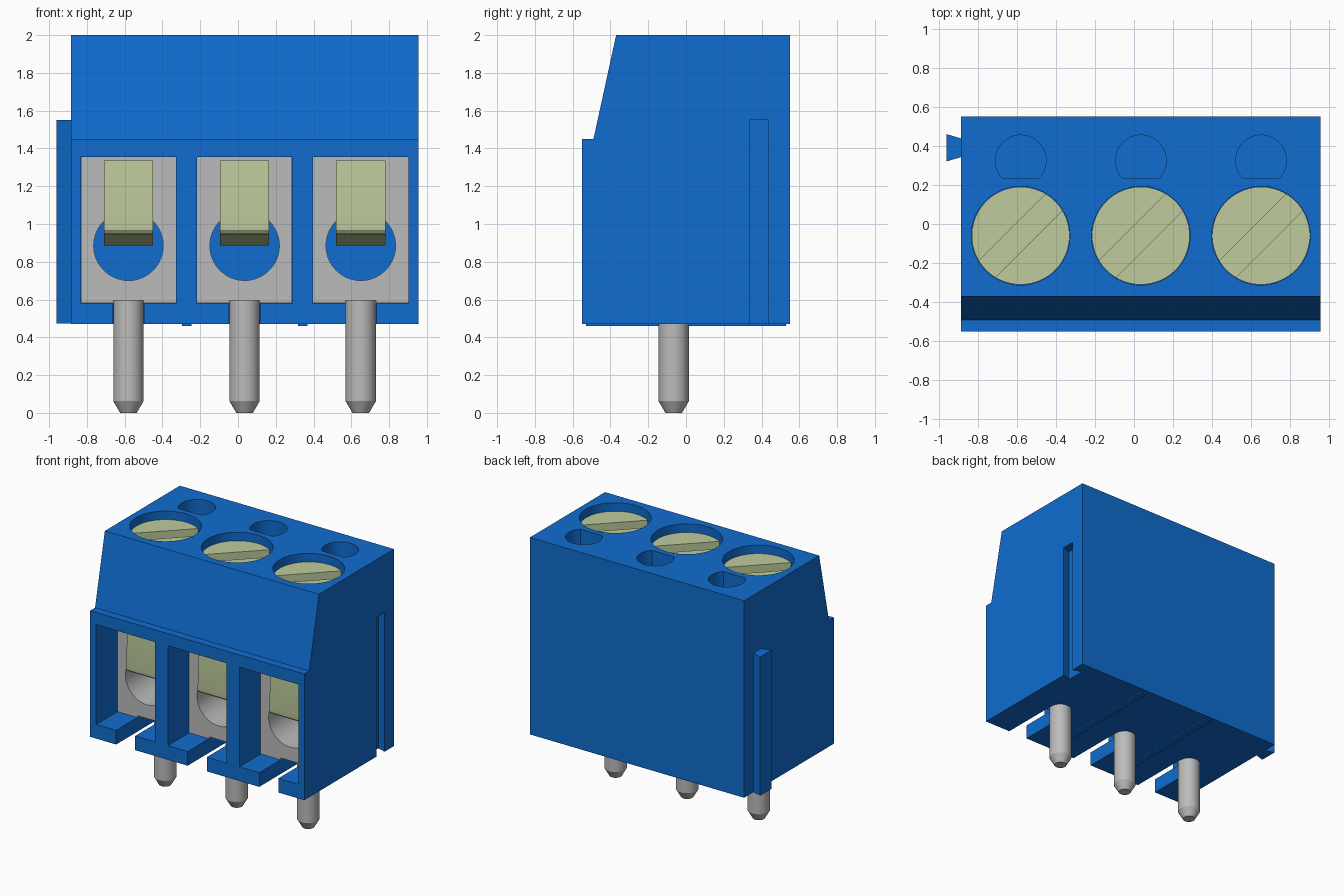
import bpy, bmesh, math
from mathutils import Vector
from mathutils.geometry import tessellate_polygon

if "Cube" in bpy.data.objects:
    bpy.data.objects.remove(bpy.data.objects["Cube"], do_unlink=True)


def material(name, rgb):
    m = bpy.data.materials.new(name)
    m.use_nodes = True
    m.diffuse_color = (*rgb, 1)
    m.node_tree.nodes["Principled BSDF"].inputs["Base Color"].default_value = (*rgb, 1)
    return m


BLUE = material("blue plastic", (0.005, 0.150, 0.63))
GREY = material("grey metal", (0.50, 0.50, 0.50))
GREEN = material("pale green metal", (0.52, 0.60, 0.335))

PLACE = {"X": lambda a, b, t: (t, a, b),
         "Y": lambda a, b, t: (a, t, b),
         "Z": lambda a, b, t: (a, b, t)}


def add_solid(bm, axis, lo, hi, loops, loops_hi=None):
    """Extrude an outline (first loop) with holes (other loops) from lo to hi."""
    levels = []
    for t, level in ((lo, loops), (hi, loops_hi or loops)):
        rings = [[bm.verts.new(PLACE[axis](a, b, t)) for a, b in loop] for loop in level]
        flat = [v for ring in rings for v in ring]
        for tri in tessellate_polygon([[Vector((a, b, 0)) for a, b in loop] for loop in level]):
            bm.faces.new([flat[i] for i in tri])
        levels.append(rings)
    for low, high in zip(*levels):
        for i in range(len(low)):
            j = (i + 1) % len(low)
            bm.faces.new((low[i], low[j], high[j], high[i])).smooth = True


def build(name, mat, *solids):
    """Make one object from extruded solids, smooth except at sharp edges."""
    bm = bmesh.new()
    for solid in solids:
        add_solid(bm, *solid)
    bmesh.ops.recalc_face_normals(bm, faces=bm.faces[:])
    for e in bm.edges:
        e.smooth = e.calc_face_angle(math.pi) < math.radians(30)
    mesh = bpy.data.meshes.new(name)
    bm.to_mesh(mesh)
    bm.free()
    mesh.materials.append(mat)
    bpy.context.collection.objects.link(bpy.data.objects.new(name, mesh))


def rect(a0, a1, b0, b1):
    return [(a0, b0), (a1, b0), (a1, b1), (a0, b1)]


def circle(ca, cb, r, n=48):
    return [(ca + r * math.cos(2 * math.pi * i / n),
             cb + r * math.sin(2 * math.pi * i / n)) for i in range(n)]


def segment(ca, cb, r, middle, half, n=32):
    """Circle cut by a chord; the arc spans middle - half to middle + half."""
    angles = [middle + half * (2 * i / (n - 1) - 1) for i in range(n)]
    return [(ca + r * math.cos(a), cb + r * math.sin(a)) for a in angles]


LEFT, RIGHT, BACK = -0.885, 0.955, 0.55
POLES = (-0.58, 0.035, 0.65)
PIN_Y, SCREW_Y = -0.065, -0.06


def outline(front, groove=True, half=0, depth=0):
    """Housing cross-section with optional front notches and end groove."""
    pts = [(LEFT, front)]
    if half:
        for x in POLES:
            pts += [(x - half, front), (x - half, depth), (x + half, depth), (x + half, front)]
    pts.append((RIGHT, front))
    if groove:
        pts += [(RIGHT, 0.335), (RIGHT - 0.07, 0.313), (RIGHT - 0.07, 0.457), (RIGHT, 0.435)]
    return pts + [(RIGHT, BACK), (LEFT, BACK)]


# Screw wells and D-shaped test holes in the top
holes = []
for x in POLES:
    holes.append(circle(x, SCREW_Y, 0.252, 64))
    holes.append(segment(x, 0.325, 0.13, math.pi / 2, math.pi / 2 + math.asin(0.09 / 0.13)))

# Housing in layers: slotted floor, wire openings, lintel, sloped top
build("housing", BLUE,
      ("Z", 0.47, 0.58, [outline(-0.55, half=0.082, depth=PIN_Y)]),
      ("Z", 0.58, 1.355, [outline(-0.55, half=0.253, depth=0.2)]),
      ("Z", 1.355, 1.45, [outline(-0.55)]),
      ("Z", 1.45, 1.55, [outline(-0.49)] + holes, [outline(-0.468)] + holes),
      ("Z", 1.55, 2.0, [outline(-0.468, False)] + holes, [outline(-0.37, False)] + holes))

# Dovetail rib on the end opposite the groove
build("dovetail_rib", BLUE,
      ("Z", 0.472, 1.55, [[(LEFT + 0.01, 0.345), (LEFT + 0.01, 0.435),
                           (-0.96, 0.46), (-0.96, 0.32)]]))

# Thin standoff ribs under the housing between poles
for k, x in enumerate((-0.272, 0.342), 1):
    build(f"standoff_rib_{k}", BLUE,
          ("Z", 0.46, 0.48, [rect(x - 0.025, x + 0.025, -0.53, 0.53)]))

for k, x in enumerate(POLES, 1):
    # Metal cage with a round wire bore and a notch for the pin
    frame = [(x - 0.252, 0.581), (x - 0.08, 0.581), (x - 0.08, 0.595), (x + 0.08, 0.595),
             (x + 0.08, 0.581), (x + 0.252, 0.581), (x + 0.252, 1.354), (x - 0.252, 1.354)]
    build(f"wire_cage_{k}", GREY,
          ("Y", -0.29, 0.197, [frame, circle(x, 0.885, 0.184, 64)]))

    # Bent clamp strip in front of the cage
    build(f"clamp_strip_{k}", GREEN,
          ("X", x - 0.13, x + 0.13,
           [[(-0.28, 1.335), (-0.34, 1.335), (-0.36, 0.99), (-0.357, 0.967),
             (-0.345, 0.952), (-0.325, 0.945), (0.10, 0.885), (0.10, 0.925),
             (-0.28, 0.98)]]))

    # Screw with a diagonal slot between two head segments
    half = math.acos(0.06 / 0.25)
    build(f"screw_{k}", GREEN,
          ("Z", 1.46, 1.845, [circle(x, SCREW_Y, 0.25, 64)]),
          *[("Z", 1.845, 1.935, [segment(x, SCREW_Y, 0.25, math.radians(a), half)])
            for a in (135, 315)])

    # Solder pin with a tapered tip
    build(f"solder_pin_{k}", GREY,
          ("Z", 0.0, 0.062, [circle(x, PIN_Y, 0.044, 32)], [circle(x, PIN_Y, 0.08, 32)]),
          ("Z", 0.062, 0.595, [circle(x, PIN_Y, 0.08, 32)]))
